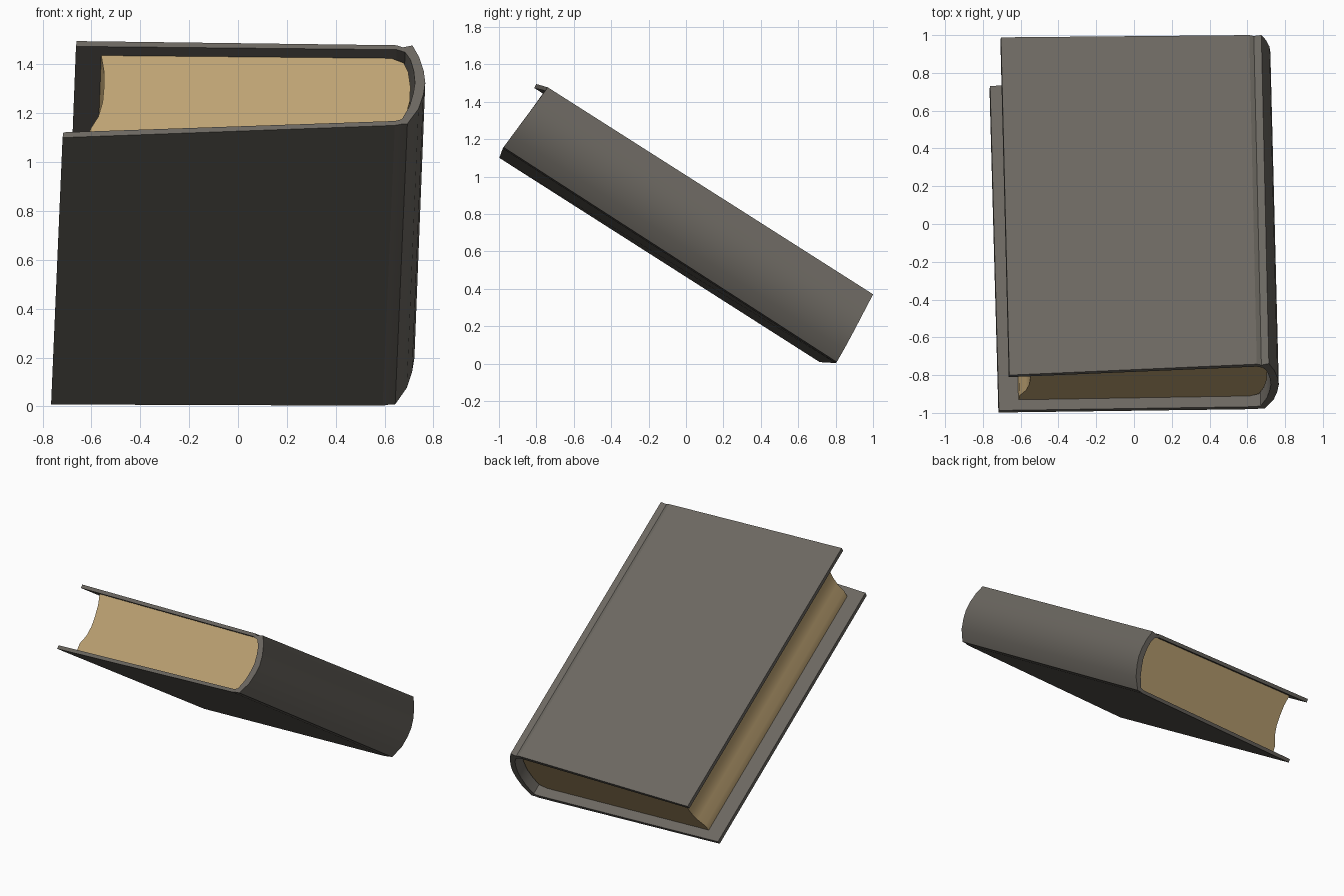
import bpy, bmesh, math
from mathutils import Vector

if "Cube" in bpy.data.objects:
    bpy.data.objects.remove(bpy.data.objects["Cube"])

# Outer corners of the slightly skewed, tilted book.
# Key: (spine side?, back end?, upper cover?)
CORNERS = {
    (0, 0, 0): Vector((-0.718, -0.998, 1.100)),
    (1, 0, 0): Vector((0.642, -0.980, 1.150)),
    (0, 1, 0): Vector((-0.765, 0.715, 0.008)),
    (1, 1, 0): Vector((0.592, 0.800, 0.003)),
    (0, 0, 1): Vector((-0.660, -0.800, 1.495)),
    (1, 0, 1): Vector((0.650, -0.742, 1.478)),
    (0, 1, 1): Vector((-0.704, 0.988, 0.360)),
    (1, 1, 1): Vector((0.610, 1.000, 0.370)),
}
WIDTH = 1.33


def place(s, t, r):
    """Book space (across, along, thickness) to world space."""
    p = Vector()
    for (i, j, k), c in CORNERS.items():
        p += c * (s if i else 1 - s) * (t if j else 1 - t) * (r if k else 1 - r)
    return p


def material(name, rgb):
    m = bpy.data.materials.new(name)
    m.diffuse_color = (*rgb, 1)
    m.use_nodes = True
    m.node_tree.nodes["Principled BSDF"].inputs["Base Color"].default_value = m.diffuse_color
    return m


def extrude(name, profile, t0, t1, mat, smooth=None):
    """Closed (s, r) profile swept along the length of the book."""
    bm = bmesh.new()
    ends = [[bm.verts.new(place(s, t, r)) for s, r in profile] for t in (t0, t1)]
    n = len(profile)
    for i in range(n):
        j = (i + 1) % n
        bm.faces.new((ends[0][i], ends[0][j], ends[1][j], ends[1][i]))
    for e in ends:
        bm.faces.new(e)
    bmesh.ops.recalc_face_normals(bm, faces=bm.faces[:])
    me = bpy.data.meshes.new(name)
    bm.to_mesh(me)
    bm.free()
    me.materials.append(mat)
    ob = bpy.data.objects.new(name, me)
    bpy.context.collection.objects.link(ob)
    if smooth:
        bpy.ops.object.select_all(action='DESELECT')
        bpy.context.view_layer.objects.active = ob
        ob.select_set(True)
        bpy.ops.object.shade_smooth_by_angle(angle=math.radians(smooth))
    return ob


def from_hinge(points):
    return [(1 + d / WIDTH, r) for d, r in points]


cloth = material("grey_cloth", (0.148, 0.136, 0.118))
paper = material("tan_paper", (0.52, 0.37, 0.175))

# Cover boards
T = 0.055
extrude("upper_cover", [(0, 1 - T), (1, 1 - T), (1, 1), (0, 1)], 0, 1, cloth)
extrude("lower_cover", [(0, 0), (1, 0), (1, T), (0, T)], 0, 1, cloth)

# Rounded spine with shallow hinge grooves
outer = [(0, 1), (0.025, 0.975), (0.065, 1.0), (0.094, 0.85), (0.113, 0.68),
         (0.12, 0.53), (0.113, 0.38), (0.094, 0.2), (0.05, 0.015),
         (0.025, 0.012), (0, 0)]
inner = [(0, T), (0.028, 0.075), (0.058, 0.24), (0.072, 0.4), (0.078, 0.53),
         (0.072, 0.68), (0.058, 0.82), (0.035, 0.915), (0, 1 - T)]
extrude("spine", from_hinge(outer + inner), 0, 1, cloth, 30)

# Page block: rounded at the spine, hollowed at the fore-edge
back = from_hinge([(-0.03, T), (0.02, 0.1), (0.045, 0.25), (0.06, 0.42),
                   (0.06, 0.6), (0.05, 0.78), (0.03, 0.89), (-0.02, 1 - T)])
fore = [(0.08, 1 - T), (0.095, 0.78), (0.102, 0.6), (0.104, 0.45),
        (0.097, 0.3), (0.078, 0.17), (0.077, T)]
extrude("pages", back + fore, 0.032, 0.968, paper, 30)
